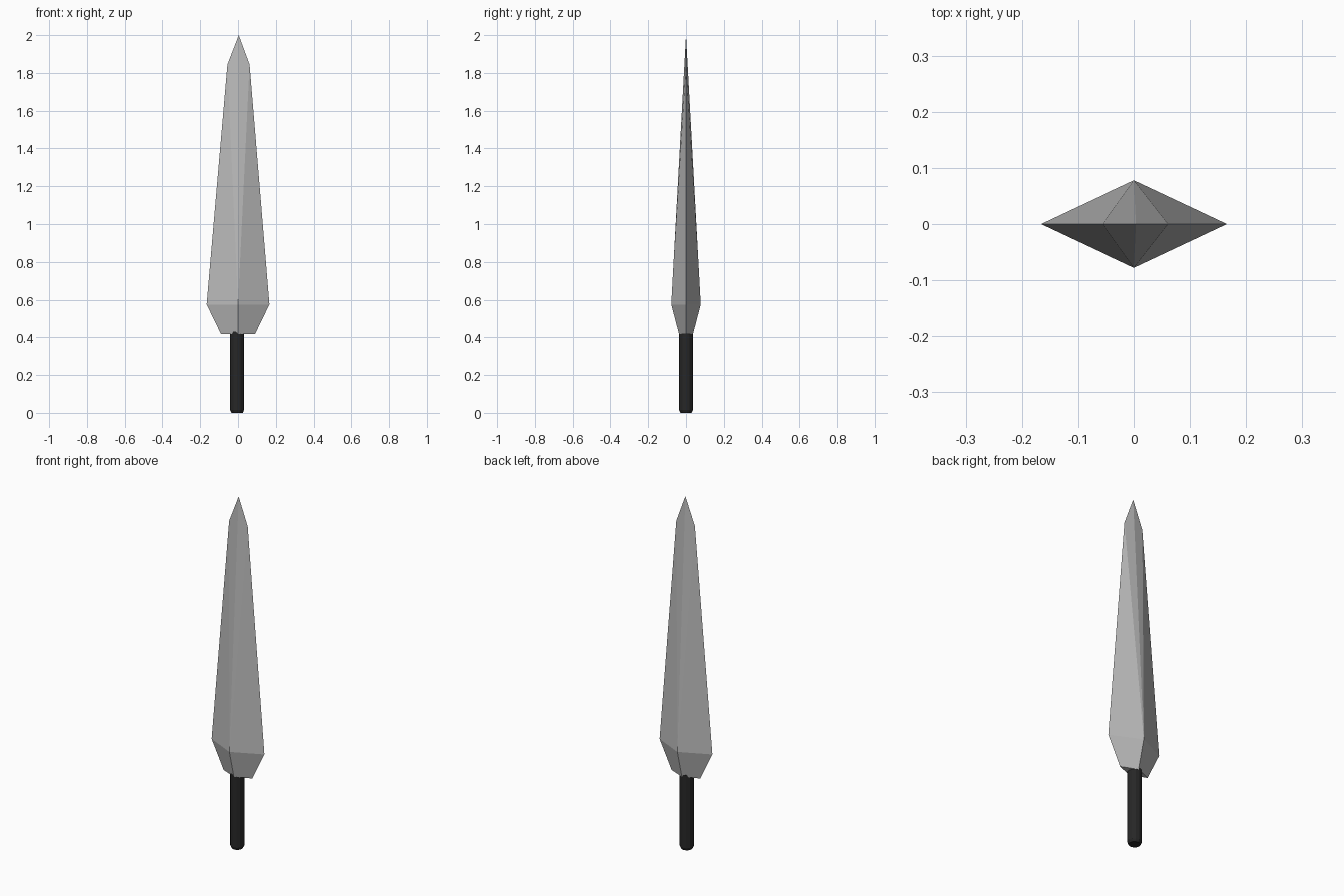
import bpy, bmesh, math

if "Cube" in bpy.data.objects:
    bpy.data.objects.remove(bpy.data.objects["Cube"])


def material(name, rgb):
    m = bpy.data.materials.new(name)
    m.diffuse_color = (*rgb, 1)
    m.use_nodes = True
    m.node_tree.nodes["Principled BSDF"].inputs["Base Color"].default_value = m.diffuse_color
    return m


def finish(name, bm, mat):
    bmesh.ops.recalc_face_normals(bm, faces=bm.faces)
    me = bpy.data.meshes.new(name)
    bm.to_mesh(me)
    bm.free()
    me.materials.append(mat)
    ob = bpy.data.objects.new(name, me)
    bpy.context.collection.objects.link(ob)
    return ob


steel = material("steel grey", (0.5, 0.5, 0.5))
black = material("grip black", (0.02, 0.02, 0.02))

# Blade: diamond base and widest section, ridges running straight to the tip
bm = bmesh.new()


def diamond(rx, ry, z):
    return [bm.verts.new(p) for p in
            ((rx, 0, z), (0, ry, z), (-rx, 0, z), (0, -ry, z))]


base = diamond(0.09, 0.037, 0.418)
wide = diamond(0.166, 0.078, 0.575)
shoulder = {0: bm.verts.new((0.061, 0, 1.845)), 2: bm.verts.new((-0.056, 0, 1.845))}
tip = bm.verts.new((0.004, 0, 2.0))
bm.faces.new(base)
for i in range(4):
    j = (i + 1) % 4
    bm.faces.new((base[i], base[j], wide[j], wide[i]))
    edge, ridge = (i, j) if i in shoulder else (j, i)
    bm.faces.new((wide[edge], wide[ridge], shoulder[edge]))
    bm.faces.new((wide[ridge], tip, shoulder[edge]))
finish("blade", bm, steel)

# Handle: faceted rod with a slightly bevelled foot
bm = bmesh.new()
rings = []
for r, z in ((0.030, 0.0), (0.037, 0.015), (0.037, 0.43)):
    rings.append([bm.verts.new((-0.005 + r * math.cos(a), r * math.sin(a), z))
                  for a in (math.tau * k / 12 for k in range(12))])
for lo, hi in zip(rings, rings[1:]):
    for k in range(12):
        n = (k + 1) % 12
        bm.faces.new((lo[k], lo[n], hi[n], hi[k]))
bm.faces.new(rings[0])
bm.faces.new(rings[-1])
finish("handle", bm, black)
